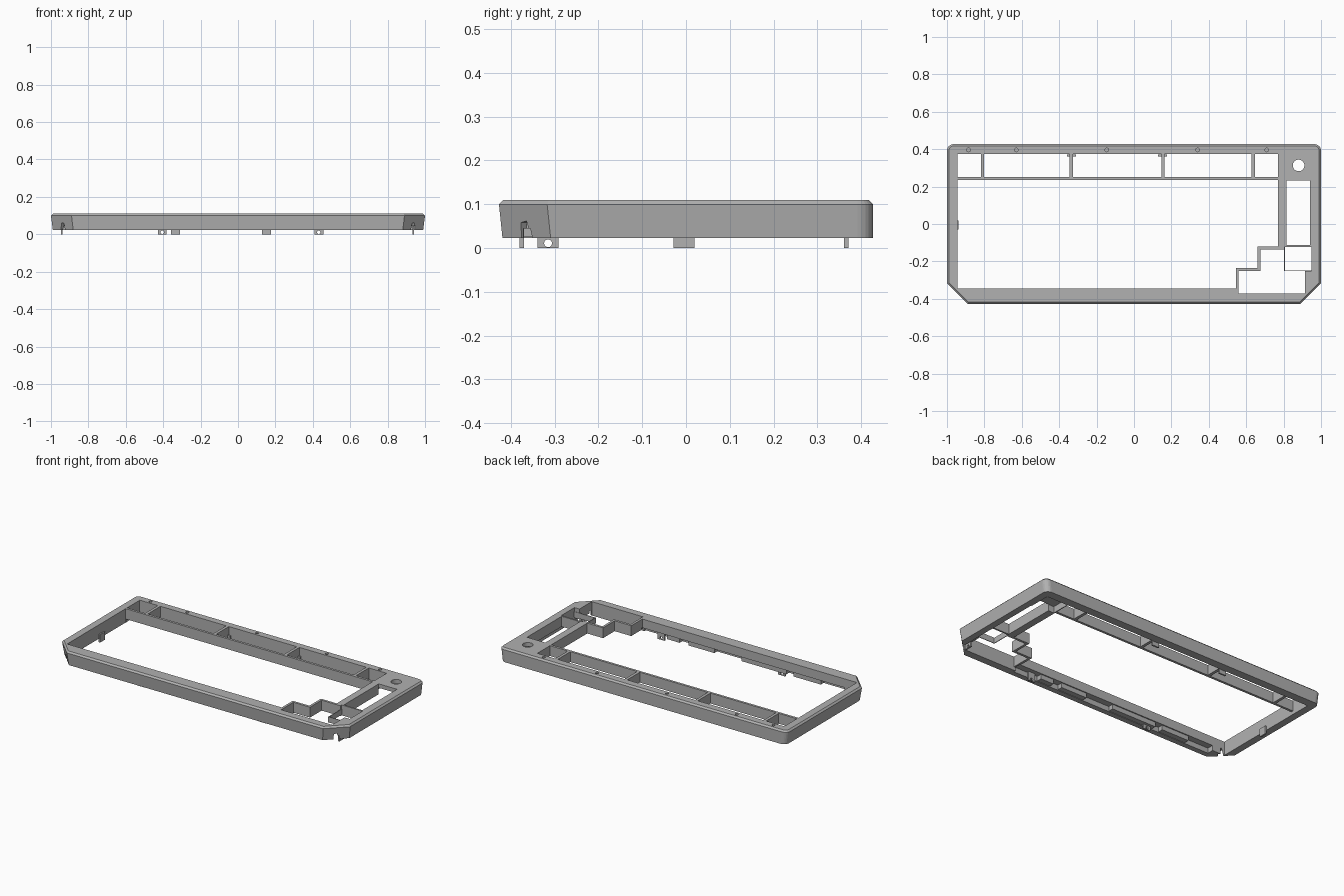
import bpy, bmesh, math
from mathutils import Matrix, Vector

cube = bpy.data.objects.get("Cube")
if cube:
    bpy.data.objects.remove(cube, do_unlink=True)

GREY = (0.44, 0.44, 0.44, 1)
mat = bpy.data.materials.new("mid grey")
mat.use_nodes = True
mat.diffuse_color = GREY
bsdf = next(n for n in mat.node_tree.nodes if n.type == 'BSDF_PRINCIPLED')
bsdf.inputs["Base Color"].default_value = GREY


def loft(name, rings):
    """Solid through stacked rings of points."""
    bm = bmesh.new()
    loops = [[bm.verts.new(p) for p in ring] for ring in rings]
    n = len(loops[0])
    for a, b in zip(loops, loops[1:]):
        for i in range(n):
            j = (i + 1) % n
            bm.faces.new((a[i], a[j], b[j], b[i]))
    bm.faces.new(loops[0][::-1])
    bm.faces.new(loops[-1])
    bmesh.ops.recalc_face_normals(bm, faces=bm.faces)
    me = bpy.data.meshes.new(name)
    bm.to_mesh(me)
    bm.free()
    me.materials.append(mat)
    ob = bpy.data.objects.new(name, me)
    bpy.context.collection.objects.link(ob)
    return ob


def prism(name, pts, z0, z1):
    return loft(name, [[(x, y, z) for x, y in pts] for z in (z0, z1)])


def box(name, x0, x1, y0, y1, z0, z1):
    return prism(name, [(x0, y0), (x1, y0), (x1, y1), (x0, y1)], z0, z1)


def circle(x, y, r, n=24):
    return [(x + r * math.cos(math.tau * i / n), y + r * math.sin(math.tau * i / n))
            for i in range(n)]


def cut(ob, cutter):
    mod = ob.modifiers.new("cut", 'BOOLEAN')
    mod.operation = 'DIFFERENCE'
    mod.solver = 'EXACT'
    mod.object = cutter
    bpy.context.view_layer.update()
    dg = bpy.context.evaluated_depsgraph_get()
    me = bpy.data.meshes.new_from_object(ob.evaluated_get(dg))
    ob.modifiers.clear()
    ob.data = me
    bpy.data.objects.remove(cutter, do_unlink=True)


# Outer shell: clipped front corners, rounded back corners, chamfered top edge
def outline(inset=0.0, sx=1.0, front=0.0):
    d = inset * 0.41
    f = -0.427 + inset + front
    pts = [(0.89 - d, f), (1 - inset, -0.317 + d + front)]
    for i in range(7):
        a = math.radians(15 * i)
        r = 0.035 - inset
        pts.append((0.965 + r * math.cos(a), 0.392 + r * math.sin(a)))
    pts += [(-x, y) for x, y in reversed(pts)]
    return [(x * sx, y) for x, y in pts]


def ring(z, **kw):
    return [(x, y, z) for x, y in outline(**kw)]


case = loft("case_frame", [ring(0.023, sx=0.99, front=0.008),
                           ring(0.10), ring(0.11, inset=0.01)])

# Main key opening with stepped right edge
cut(case, prism("cutter", [(-0.945, -0.345), (0.545, -0.345), (0.545, -0.235),
                           (0.66, -0.235), (0.66, -0.12), (0.77, -0.12),
                           (0.77, 0.235), (-0.945, 0.235)], -0.1, 0.2))

# Upper row openings between the thin dividers
edges = [-0.945, -0.81, -0.335, 0.155, 0.637, 0.77]
for i, (a, b) in enumerate(zip(edges, edges[1:])):
    x0 = a + (0.009 if i else 0)
    x1 = b - (0.009 if i < 4 else 0)
    cut(case, box("cutter", x0, x1, 0.25, 0.375, -0.1, 0.2))

# Right column opening and stepped cluster opening
cut(case, box("cutter", 0.815, 0.942, -0.112, 0.232, -0.1, 0.2))
cut(case, prism("cutter", [(0.56, -0.372), (0.915, -0.372), (0.915, -0.25),
                           (0.95, -0.25), (0.95, -0.122), (0.805, -0.122),
                           (0.805, -0.135), (0.675, -0.135), (0.675, -0.25),
                           (0.56, -0.25)], -0.1, 0.2))

# Relief below the inner bars, the dial corner and the front rim
for r in [(-0.944, 0.78, 0.225, 0.374, 0.045), (0.535, 0.949, -0.371, 0.24, 0.045),
          (0.775, 0.944, 0.23, 0.374, 0.085), (-0.86, 0.55, -0.385, -0.335, 0.055)]:
    cut(case, box("cutter", *r[:4], -0.1, r[4]))

# Dial hole and blind screw holes
cut(case, prism("cutter", circle(0.88, 0.313, 0.031, 32), 0.0, 0.2))
for x in (-0.885, -0.63, -0.145, 0.34, 0.71):
    cut(case, prism("cutter", circle(x, 0.396, 0.01, 16), 0.075, 0.2))

# Tapered notches through the clipped corners
for s in (-1, 1):
    c = Vector((0.938 * s, -0.368, 0))
    along = Vector((-0.7 * s, -0.72, 0)).normalized()
    out = Vector((0.72 * s, -0.7, 0)).normalized()
    profile = [(-0.021, 0.0), (0.016, 0.0), (0.012, 0.058), (-0.007, 0.062)]
    cut(case, loft("cutter", [[c + along * u + out * d + Vector((0, 0, z))
                               for u, z in profile] for d in (-0.03, 0.08)]))

# Support blocks under the front rim
for i, (a, b) in enumerate([(0.05, 0.23), (-0.45, -0.14), (-0.69, -0.5), (0.29, 0.38)]):
    box(f"front_block_{i + 1}", a, b, -0.39, -0.352, 0.026, 0.058)


# Clip tabs below the rim; some have a round hole
def tab(name, x, y, along_x, hole, top):
    hx, hy = (0.024, 0.005) if along_x else (0.005, 0.024)
    ob = box(name, x - hx, x + hx, y - hy, y + hy, 0.0, top)
    if hole:
        drill = prism("cutter", circle(0, 0, 0.009, 16), -0.05, 0.05)
        turn = Matrix.Rotation(math.pi / 2, 4, 'X' if along_x else 'Y')
        drill.data.transform(Matrix.Translation((x, y, 0.011)) @ turn)
        cut(ob, drill)


tab("front_right_tab", -0.405, -0.375, True, True, 0.06)
tab("front_left_tab", 0.432, -0.375, True, True, 0.06)
tab("back_right_tab", -0.333, 0.366, True, False, 0.06)
tab("back_left_tab", 0.153, 0.366, True, False, 0.06)
tab("right_side_tab", -0.942, -0.005, False, False, 0.05)
tab("left_side_tab", 0.937, -0.315, False, True, 0.05)

# Thin lip around the offset key
box("key_lip_side", 0.803, 0.807, -0.252, -0.118, 0.05, 0.085)
box("key_lip_front", 0.803, 0.952, -0.252, -0.248, 0.05, 0.085)
